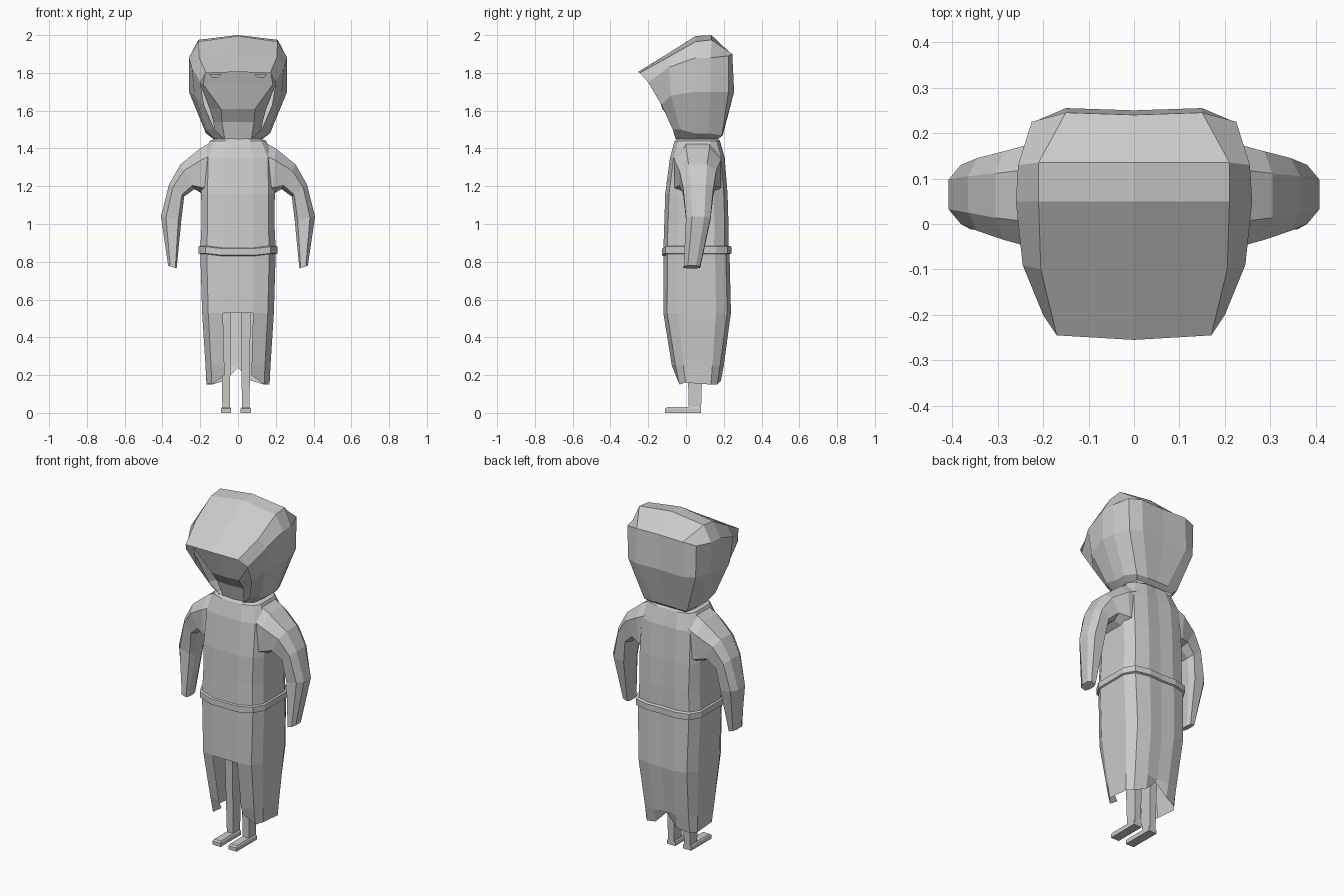
import bpy, bmesh

cloth = bpy.data.materials.new("plain_grey")
cloth.diffuse_color = (0.6, 0.6, 0.6, 1)


def finish(name, bm):
    bmesh.ops.remove_doubles(bm, verts=bm.verts, dist=0.0005)
    bmesh.ops.recalc_face_normals(bm, faces=bm.faces)
    me = bpy.data.meshes.new(name)
    bm.to_mesh(me)
    bm.free()
    me.materials.append(cloth)
    ob = bpy.data.objects.new(name, me)
    bpy.context.collection.objects.link(ob)
    return ob


def add_face(bm, pts):
    """Face from points, ignoring repeated corners."""
    uniq = []
    for p in pts:
        if tuple(p) not in uniq:
            uniq.append(tuple(p))
    if len(uniq) > 2:
        bm.faces.new([bm.verts.new(p) for p in uniq])


def half_sheet(name, rows, skip=lambda r, c: False):
    """Skin rows of points on the +x half and mirror them to -x."""
    bm = bmesh.new()
    for r in range(len(rows) - 1):
        for c in range(len(rows[r]) - 1):
            if skip(r, c):
                continue
            quad = [rows[r][c], rows[r][c + 1], rows[r + 1][c + 1], rows[r + 1][c]]
            for s in (1, -1):
                add_face(bm, [(x * s, y, z) for x, y, z in quad])
    return finish(name, bm)


def tube(name, rings):
    """Closed loft through full rings of points."""
    bm = bmesh.new()
    n = len(rings[0])
    for a, b in zip(rings, rings[1:]):
        for i in range(n):
            j = (i + 1) % n
            add_face(bm, [a[i], a[j], b[j], b[i]])
    add_face(bm, rings[0])
    add_face(bm, rings[-1])
    return finish(name, bm)


def body_row(w, yf, yb, z, dip=0.0):
    """Half cross-section of the robe, from front centre round to back centre."""
    d = (yb - yf) * 0.22
    return [(0, yf, z - dip), (w * 0.42, yf, z - dip), (w * 0.83, yf + 0.02, z),
            (w, yf + d, z), (w, yb - d, z), (w * 0.83, yb - 0.02, z),
            (w * 0.42, yb, z), (0, yb - 0.005, z)]


# Hood: arches from the front rim to the back of the head
half_sheet("hood", [
    [(.07, -.055, 1.45), (.125, -.07, 1.5), (.18, -.13, 1.63), (.20, -.20, 1.75), (.17, -.245, 1.80), (0, -.255, 1.805)],
    [(.12, -.02, 1.45), (.17, -.03, 1.5), (.23, -.08, 1.68), (.245, -.09, 1.83), (.205, -.10, 1.88), (0, -.10, 1.9)],
    [(.13, .05, 1.45), (.17, .05, 1.48), (.26, .05, 1.70), (.26, .05, 1.88), (.21, .05, 1.965), (0, .05, 1.995)],
    [(.13, .10, 1.45), (.17, .12, 1.48), (.25, .13, 1.70), (.255, .13, 1.88), (.21, .135, 1.975), (0, .135, 2.0)],
    [(.12, .17, 1.45), (.14, .19, 1.47), (.22, .225, 1.70), (.225, .225, 1.89), (.15, .245, 1.90), (0, .24, 1.90)],
    [(.06, .17, 1.45), (.07, .195, 1.47), (.15, .255, 1.70), (.15, .245, 1.90), (.15, .245, 1.90), (0, .24, 1.90)],
    [(0, .17, 1.45), (0, .195, 1.47), (0, .25, 1.70), (0, .24, 1.90), (0, .24, 1.90), (0, .24, 1.90)],
])

# Face set inside the hood, sloping back to the chin
half_sheet("face", [
    [(0, -.19, 1.81), (.17, -.18, 1.81), (.20, -.10, 1.81)],
    [(0, -.17, 1.74), (.185, -.15, 1.74), (.20, -.08, 1.74)],
    [(0, -.125, 1.61), (.09, -.12, 1.61), (.15, -.06, 1.61)],
    [(0, -.075, 1.54), (.085, -.07, 1.54), (.13, -.02, 1.54)],
    [(0, -.05, 1.45), (.07, -.045, 1.45), (.12, .02, 1.45)],
])

# Eyes: thin plates on the face
for side, s in (("left", -1), ("right", 1)):
    tube(side + "_eye", [[(s * .085, y, 1.795), (s * .155, y, 1.795),
                          (s * .14, y + .006, 1.775), (s * .105, y + .006, 1.775)]
                         for y in (-.19, -.183)])

# Torso
half_sheet("torso", [
    body_row(.10, -.04, .16, 1.46),
    body_row(.15, -.06, .18, 1.44),
    body_row(.19, -.085, .205, 1.35),
    body_row(.195, -.11, .22, 1.16),
    body_row(.193, -.115, .225, 1.00),
    body_row(.20, -.12, .225, .86),
])

# Belt, dipping at the front
half_sheet("belt", [
    body_row(.198, -.118, .225, .885, .01),
    body_row(.208, -.128, .24, .88, .01),
    body_row(.208, -.128, .24, .845, .01),
    body_row(.198, -.118, .23, .84, .01),
])

# Skirt with an open front and a ragged hem
hem = [(x, y, z) for (x, y, _), z in zip(body_row(.167, -.055, .185, 0),
                                         (.2, .2, .15, .16, .15, .15, .17, .24))]
half_sheet("skirt", [
    body_row(.20, -.118, .23, .86),
    body_row(.19, -.12, .238, .53),
    body_row(.172, -.075, .20, .25),
    hem,
], skip=lambda r, c: r >= 1 and c == 0)

# Arms: outer point, inner point, front and back depth of each ring
arm = [((.12, 1.445), (.14, 1.15), -.06, .185),
       ((.20, 1.40), (.18, 1.155), -.06, .185),
       ((.305, 1.315), (.23, 1.185), -.035, .16),
       ((.365, 1.21), (.285, 1.145), -.015, .145),
       ((.408, 1.04), (.30, 1.02), .0, .13),
       ((.37, .78), (.325, .765), -.012, .075)]
for side, s in (("left", -1), ("right", 1)):
    rings = []
    for (ox, oz), (ix, iz), y0, y1 in arm:
        def at(t, u):
            return (s * (ox + (ix - ox) * t), y0 + (y1 - y0) * u, oz + (iz - oz) * t)
        rings.append([at(0, .25), at(0, .75), at(.25, 1), at(.85, 1),
                      at(1, .75), at(1, .25), at(.85, 0), at(.25, 0)])
    tube(side + "_arm", rings)

# Legs and feet
for side, cx in (("left", -.063), ("right", .041)):
    def slab(w, y0, y1, z):
        return [(cx - w, y0, z), (cx + w, y0, z), (cx + w, y1, z), (cx - w, y1, z)]
    tube(side + "_leg", [slab(.02, .015, .08, .02), slab(.022, .01, .085, .2),
                         slab(.026, .0, .10, .62)])
    tube(side + "_foot", [slab(.027, -.11, .08, 0), slab(.027, -.11, .08, .022),
                          slab(.022, -.10, .075, .03)])
